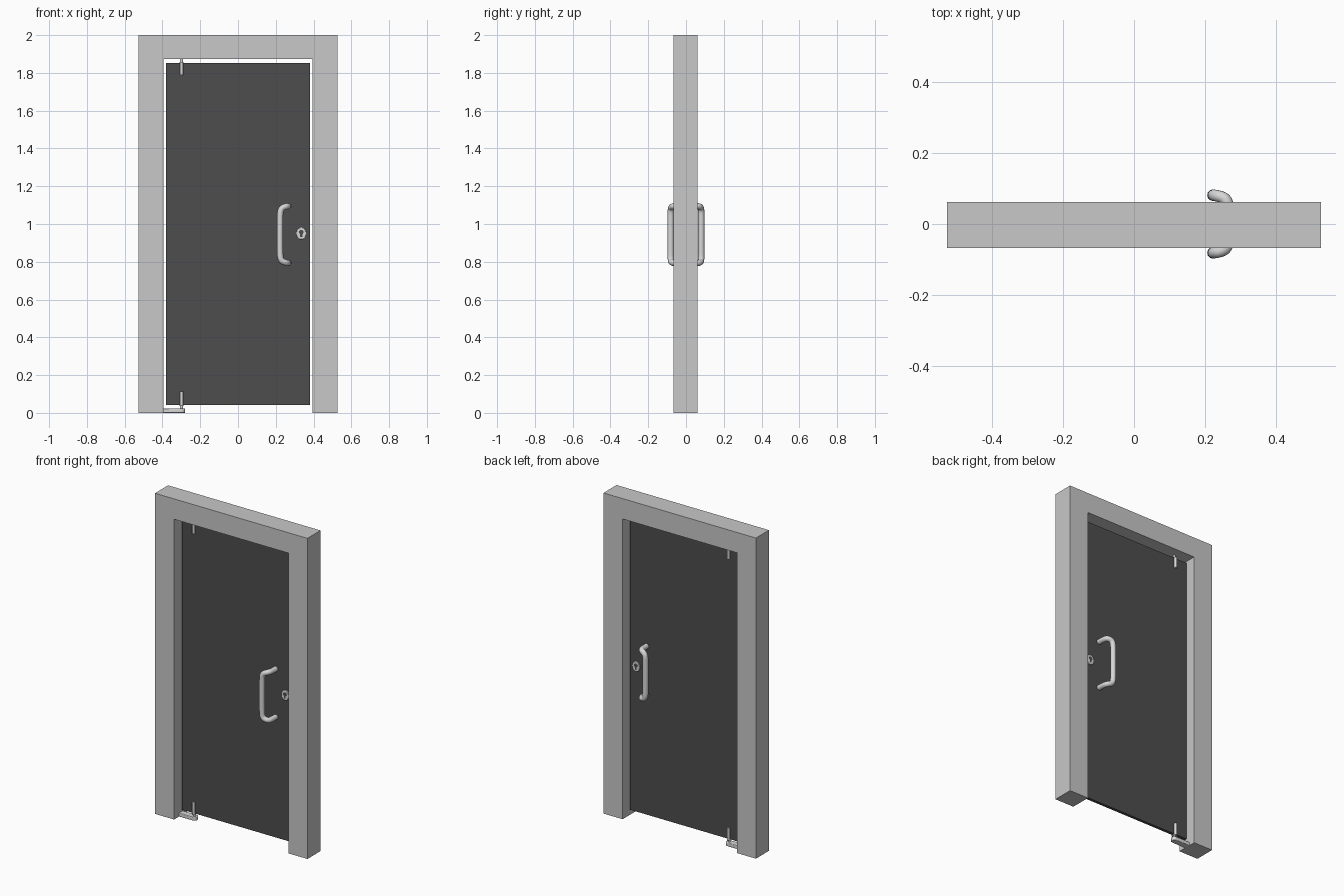
import bpy, bmesh, math

if "Cube" in bpy.data.objects:
    bpy.data.objects.remove(bpy.data.objects["Cube"])


def material(name, value):
    m = bpy.data.materials.new(name)
    m.diffuse_color = (value, value, value, 1)
    m.use_nodes = True
    m.node_tree.nodes["Principled BSDF"].inputs["Base Color"].default_value = m.diffuse_color
    return m


GREY = material("frame_grey", 0.58)
DARK = material("dark_panel", 0.075)
METAL = material("satin_metal", 0.68)


def prism(name, pts, axis, lo, hi, mat, bevel=0.0, smooth=False):
    """Extrude a 2D outline: axis 'y' uses (x, z) points, axis 'z' uses (x, y)."""
    def place(p, d):
        return (p[0], d, p[1]) if axis == "y" else (p[0], p[1], d)
    bm = bmesh.new()
    a = [bm.verts.new(place(p, lo)) for p in pts]
    b = [bm.verts.new(place(p, hi)) for p in pts]
    bm.faces.new(a)
    bm.faces.new(b)
    for i in range(len(pts)):
        j = (i + 1) % len(pts)
        bm.faces.new((a[i], a[j], b[j], b[i]))
    bmesh.ops.recalc_face_normals(bm, faces=bm.faces)
    me = bpy.data.meshes.new(name)
    bm.to_mesh(me)
    bm.free()
    me.materials.append(mat)
    ob = bpy.data.objects.new(name, me)
    bpy.context.collection.objects.link(ob)
    if bevel:
        mod = ob.modifiers.new("edge", "BEVEL")
        mod.width, mod.segments = bevel, 3
        mod.limit_method, mod.angle_limit = "ANGLE", math.radians(50)
    if smooth:
        bpy.ops.object.select_all(action="DESELECT")
        bpy.context.view_layer.objects.active = ob
        ob.select_set(True)
        bpy.ops.object.shade_smooth_by_angle(angle=math.radians(40))
    return ob


def arc(cx, cy, rx, ry, a0=0, a1=360, n=24):
    """Points on an elliptical arc; a full turn leaves out the repeated point."""
    steps = n if a1 - a0 == 360 else n - 1
    angles = [math.radians(a0 + (a1 - a0) * i / steps) for i in range(n)]
    return [(cx + rx * math.cos(t), cy + ry * math.sin(t)) for t in angles]


# Frame, open at the bottom
W, O, TOP = 0.526, 0.394, 1.873
prism("door_frame", [(-W, 0), (-O, 0), (-O, TOP), (O, TOP), (O, 0), (W, 0), (W, 2), (-W, 2)],
      "y", -0.067, 0.062, GREY)

# Door panel
prism("door_panel", [(-0.381, 0.043), (0.381, 0.043), (0.381, 1.852), (-0.381, 1.852)],
      "y", -0.009, 0.009, DARK)

# Pivot hinges: clamps, pins and floor arm
HX = -0.299
for label, z0, z1, p0, p1 in (("upper", 1.788, 1.858, 1.855, TOP), ("lower", 0.036, 0.114, 0.02, 0.04)):
    prism(label + "_hinge_clamp", arc(HX, 0, 0.0105, 0.02), "z", z0, z1, METAL, 0.002, True)
    prism(label + "_hinge_pin", arc(HX, 0, 0.008, 0.008), "z", p0, p1, METAL, 0, True)
prism("floor_arm", [(-0.397, 0.02), (-0.397, -0.02)] + arc(-0.30, 0, 0.02, 0.02, -90, 90, 13),
      "z", 0, 0.023, METAL, 0.004, True)


# Pull handles on both sides
def handle(name, side):
    half = [(0.266, 0.0, 0.150), (0.266, 0.050, 0.150), (0.256, 0.074, 0.150),
            (0.225, 0.081, 0.138), (0.222, 0.081, 0.085)]
    path = half + [(x, y, -z) for x, y, z in reversed(half)]
    cu = bpy.data.curves.new(name, "CURVE")
    cu.dimensions = "3D"
    cu.bevel_depth, cu.bevel_resolution = 0.0165, 4
    cu.use_fill_caps = True
    sp = cu.splines.new("NURBS")
    sp.points.add(len(path) - 1)
    for p, (x, y, z) in zip(sp.points, path):
        p.co = (x, side * y, 0.944 + z, 1)
    sp.order_u, sp.use_endpoint_u, sp.resolution_u = 3, True, 6
    cu.materials.append(METAL)
    ob = bpy.data.objects.new(name, cu)
    bpy.context.collection.objects.link(ob)
    bpy.ops.object.select_all(action="DESELECT")
    bpy.context.view_layer.objects.active = ob
    ob.select_set(True)
    bpy.ops.object.convert(target="MESH")


# Lock plates with keyholes on both sides
LX, LZ = 0.335, 0.95
keyhole = arc(LX, LZ + 0.007, 0.012, 0.012, -60, 240, 16) + [(LX - 0.006, LZ - 0.019), (LX + 0.006, LZ - 0.019)]
for label, side in (("front", -1), ("back", 1)):
    handle(label + "_handle", side)
    prism(label + "_lock_plate", arc(LX, LZ, 0.026, 0.032, n=32), "y",
          *sorted((side * 0.007, side * 0.017)), METAL, 0.003, True)
    prism(label + "_keyhole", keyhole, "y", *sorted((side * 0.012, side * 0.0175)), DARK)
